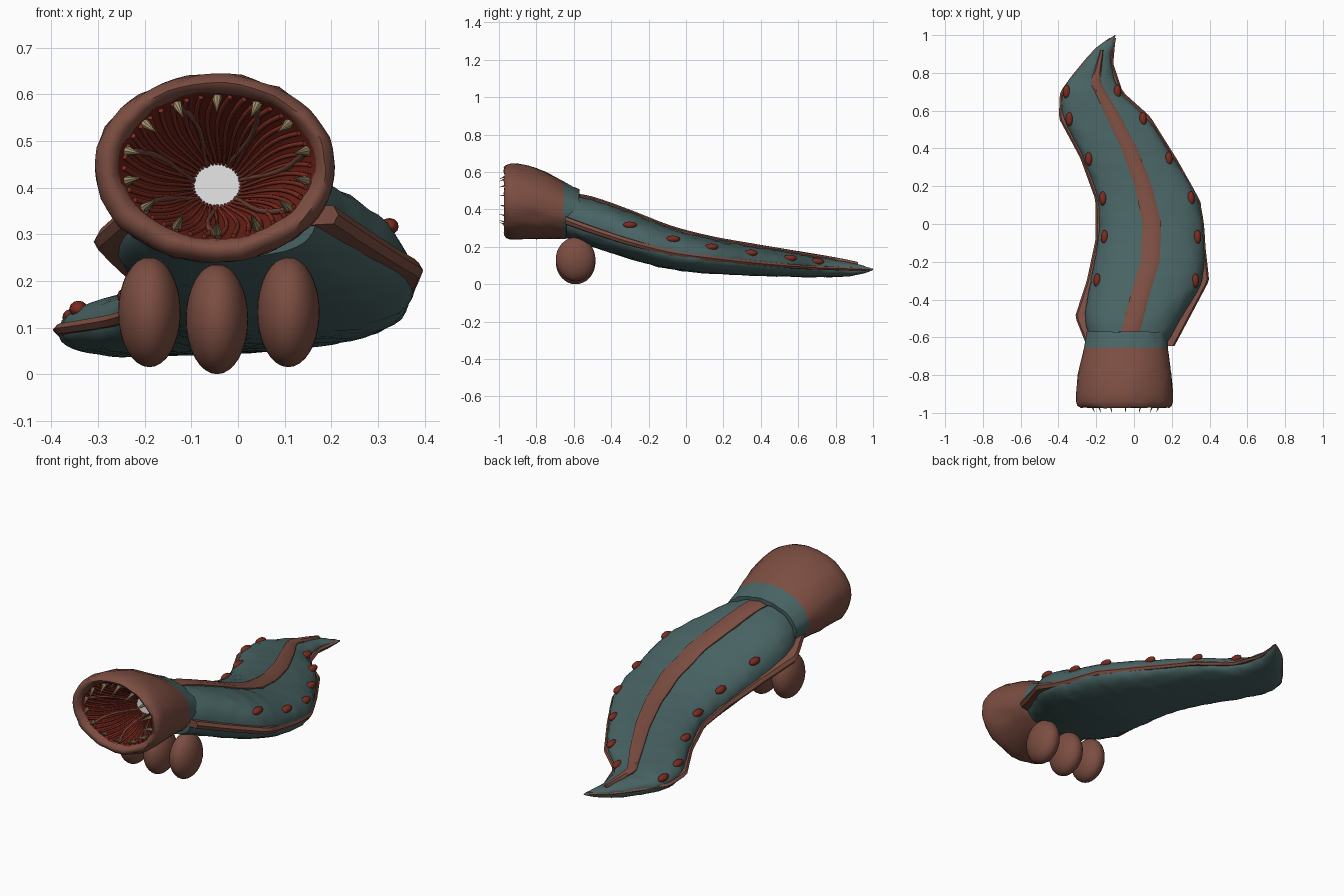
import bpy, bmesh, math
from mathutils import Vector, Matrix, noise

cube = bpy.data.objects.get("Cube")
if cube:
    bpy.data.objects.remove(cube)


def material(name, r, g, b):
    m = bpy.data.materials.new(name)
    m.use_nodes = True
    m.diffuse_color = (r, g, b, 1)
    m.node_tree.nodes["Principled BSDF"].inputs["Base Color"].default_value = (r, g, b, 1)
    return m


brown = material("clay brown", .2, .075, .053)
teal = material("dull teal", .066, .125, .125)
red = material("wart red", .2, .025, .014)
maroon = material("mouth maroon", .14, .014, .008)
flesh = material("tentacle brown", .15, .05, .035)
ivory = material("tooth ivory", .4, .32, .17)
white = material("throat white", .85, .85, .85)


def finish(name, bm, mats, angle=40):
    bmesh.ops.recalc_face_normals(bm, faces=bm.faces[:])
    mesh = bpy.data.meshes.new(name)
    bm.to_mesh(mesh)
    bm.free()
    for m in mats:
        mesh.materials.append(m)
    ob = bpy.data.objects.new(name, mesh)
    bpy.context.collection.objects.link(ob)
    bpy.ops.object.select_all(action='DESELECT')
    ob.select_set(True)
    bpy.context.view_layer.objects.active = ob
    bpy.ops.object.shade_smooth_by_angle(angle=math.radians(angle))
    return ob


def loft(name, rings, mats, rule=lambda i: 0, caps=True, rough=0, angle=40):
    """Skin closed rings of equal length; rule gives the material per band."""
    bm = bmesh.new()
    rows = [[bm.verts.new(p) for p in ring] for ring in rings]
    for i, (a, b) in enumerate(zip(rows, rows[1:])):
        for k in range(len(a)):
            j = (k + 1) % len(a)
            bm.faces.new((a[k], a[j], b[j], b[k])).material_index = rule(i)
    if caps:
        bm.faces.new(rows[0])
        bm.faces.new(rows[-1])
    if rough:
        for v in bm.verts:
            v.co += rough * noise.noise_vector(v.co * 22)
    return finish(name, bm, mats, angle)


def sample(table, y, smooth=True):
    """Interpolate the rows of a table keyed by its first column."""
    i = max(k for k in range(len(table) - 1) if k == 0 or table[k][0] <= y)
    p, q = table[i], table[i + 1]
    t = (y - p[0]) / (q[0] - p[0])
    if not smooth:
        return [a + (b - a) * t for a, b in zip(p[1:], q[1:])]
    o, r = table[max(i - 1, 0)], table[min(i + 2, len(table) - 1)]
    h = q[0] - p[0]
    out = []
    for c in range(1, len(p)):
        m0 = (q[c] - o[c]) / (q[0] - o[0]) * h
        m1 = (r[c] - p[c]) / (r[0] - p[0]) * h
        out.append((2*t**3 - 3*t*t + 1) * p[c] + (t**3 - 2*t*t + t) * m0
                   + (3*t*t - 2*t**3) * q[c] + (t**3 - t*t) * m1)
    return out


def span(a, b, n):
    return [a + (b - a) * i / n for i in range(n + 1)]


# Body stations: y, right edge, left edge, side height, top, bottom
BODY = [(-.64, -.22, .17, .34, .48, .25), (-.5, -.26, .25, .29, .455, .2),
        (-.3, -.23, .36, .225, .385, .135), (-.08, -.19, .37, .17, .3, .08),
        (.13, -.195, .335, .14, .245, .058), (.35, -.27, .21, .115, .205, .046),
        (.56, -.37, .07, .097, .17, .04), (.7, -.375, -.07, .088, .147, .037),
        (.85, -.27, -.12, .083, .12, .042), (.94, -.185, -.11, .08, .1, .055),
        (1, -.102, -.098, .08, .083, .077)]
POWER = 2.4


def bulge(v):
    return math.copysign(abs(v) ** (2 / POWER), v)


def body_ring(y, n=40):
    xl, xr, zs, zt, zb = sample(BODY, y)
    ring = []
    for k in range(n):
        a = math.tau * k / n
        s = bulge(math.sin(a))
        ring.append(((xl + xr) / 2 + (xr - xl) / 2 * bulge(math.cos(a)), y,
                     zs + s * ((zt - zs) if s > 0 else (zs - zb))))
    return ring


def top_z(x, y):
    xl, xr, zs, zt, _ = sample(BODY, y)
    u = min(abs((2 * x - xl - xr) / (xr - xl)), 1)
    return zs + (zt - zs) * (1 - u ** POWER) ** (1 / POWER)


loft("body", [body_ring(y) for y in span(-.64, 1, 70)], [teal], rough=.005)

# Dorsal stripe: y, centre x, half width
STRIPE = [(-.6, -.025, .05), (-.4, .025, .05), (-.2, .085, .05), (0, .095, .05),
          (.2, .05, .045), (.4, -.025, .042), (.6, -.125, .036),
          (.75, -.205, .026), (.92, -.17, .008)]
rings = []
for y in span(-.6, .92, 50):
    c, w = sample(STRIPE, y, False)
    rings.append([(c + s * w, y, top_z(c + s * w, y) + h) for s, h in
                  ((-1, -.02), (-1, .006), (-.6, .014), (.6, .014), (1, .006), (1, -.02))])
loft("dorsal_stripe", rings, [brown])

# Angular side fins: y, outer x
FINS = {"right_fin": (0, [(-.645, -.25), (-.49, -.312), (-.3, -.25), (-.08, -.203), (.13, -.205),
                          (.35, -.285), (.56, -.398), (.7, -.392), (.93, -.205), (.99, -.12)]),
        "left_fin": (1, [(-.645, .215), (-.3, .398), (.12, .352), (.33, .235),
                         (.57, .085), (.7, -.06), (.85, -.11), (.99, -.097)])}
for name, (side, path) in FINS.items():
    sign = 2 * side - 1
    rings = []
    for y in span(-.645, .985, 60):
        edge = sample(BODY, y)
        x, zs = edge[side], edge[2]
        out = sample(path, y, False)[0]
        out = sign * max(sign * out, sign * x + .006)
        th = .024 - .014 * (y + .64) / 1.64
        inner = x - sign * min(.05, (edge[1] - edge[0]) / 3)
        rings.append([(inner, y, zs + th), (out - sign * .01, y, zs + th * .8), (out, y, zs),
                      (out - sign * .01, y, zs - th * .8), (inner, y, zs - th)])
    loft(name, rings, [brown], angle=30)


def ellipse(y, cx, rx, cz, rz, n=56):
    return [(cx + rx * math.cos(math.tau * k / n), y, cz + rz * math.sin(math.tau * k / n))
            for k in range(n)]


# Head tube, from neck collar to rolled lip
HEAD = [(-.572, -.04, .19, .38, .105), (-.57, -.04, .21, .38, .126), (-.61, -.04, .216, .386, .138),
        (-.655, -.042, .222, .395, .153), (-.7, -.045, .231, .408, .167),
        (-.75, -.048, .24, .42, .179), (-.8, -.05, .247, .431, .19),
        (-.85, -.05, .252, .438, .198), (-.9, -.05, .256, .442, .202),
        (-.94, -.05, .258, .442, .201), (-.962, -.05, .25, .443, .194),
        (-.973, -.047, .235, .445, .18), (-.968, -.045, .22, .447, .167),
        (-.945, -.045, .208, .447, .156)]
loft("head", [ellipse(*r) for r in HEAD], [teal, brown], lambda i: 0 if i < 3 else 1,
     caps=False, rough=.006, angle=60)


# Mouth funnel narrowing to the throat
def funnel(t, grow=1):
    return (-.95 + .24 * t, -.045, (.212 - .162 * t) * grow,
            .447 - .042 * t, (.16 - .115 * t) * grow)


loft("mouth_funnel", [ellipse(*funnel(t)) for t in span(0, 1, 8)], [maroon], caps=False)
loft("throat", [ellipse(-.715, -.045, .06, .405, .055, 16),
                ellipse(-.66, -.045, .004, .405, .004, 16)], [white], angle=5)


def tentacles(name, mat, angles, depth, swirl):
    cu = bpy.data.curves.new(name, 'CURVE')
    cu.dimensions = '3D'
    cu.bevel_depth = depth
    cu.bevel_resolution = 1
    cu.use_fill_caps = True
    for a0 in angles:
        sp = cu.splines.new('POLY')
        sp.points.add(9)
        for i, t in enumerate(span(.04, 1, 9)):
            y, cx, rx, cz, rz = funnel(t, .97)
            a = a0 + swirl * math.sin(t * 3)
            sp.points[i].co = (cx + rx * math.cos(a), y, cz + rz * math.sin(a), 1)
            sp.points[i].radius = 1 - .45 * t
    cu.materials.append(mat)
    bpy.context.collection.objects.link(bpy.data.objects.new(name, cu))


tentacles("mouth_ridges", red, [math.tau * k / 40 for k in range(40)], .006, .16)
tentacles("mouth_tentacles", flesh, [math.tau * (k + .3) / 7 for k in range(7)], .008, -.2)

# Ring of teeth leaning forward and inward
bm = bmesh.new()
for k in range(14):
    a = math.tau * k / 14 + math.pi / 2
    base = Vector((-.045 + .198 * math.cos(a), -.93, .447 + .146 * math.sin(a)))
    tip = Vector((base.x - .032 * math.cos(a), -1, base.z - .032 * math.sin(a)))
    d = tip - base
    place = Matrix.Translation((base + tip) / 2) @ d.to_track_quat('Z', 'Y').to_matrix().to_4x4()
    bmesh.ops.create_cone(bm, cap_ends=True, segments=8, radius1=.011, radius2=0,
                          depth=d.length, matrix=place)
finish("teeth", bm, [ivory])


def ellipsoids(name, mat, items, segs):
    bm = bmesh.new()
    for centre, size in items:
        bmesh.ops.create_uvsphere(bm, u_segments=segs, v_segments=segs // 2, radius=1,
                                  matrix=Matrix.Translation(centre) @ Matrix.Diagonal((*size, 1)))
    finish(name, bm, [mat], 180)


# Egg-shaped feet under the neck
for name, x, z in (("right_foot", -.19, .133), ("middle_foot", -.045, .118), ("left_foot", .108, .133)):
    ellipsoids(name, brown, [((x, -.59, z), (.067, .106, .118))], 32)

# Warts along both flanks
warts = []
for y in (-.3, -.07, .135, .345, .555, .7):
    xl, xr = sample(BODY, y)[:2]
    for s in (-1, 1):
        x = (xl + xr) / 2 + s * .88 * (xr - xl) / 2
        warts.append(((x, y, top_z(x, y)), (.02, .038, .018)))
ellipsoids("warts", red, warts, 12)
